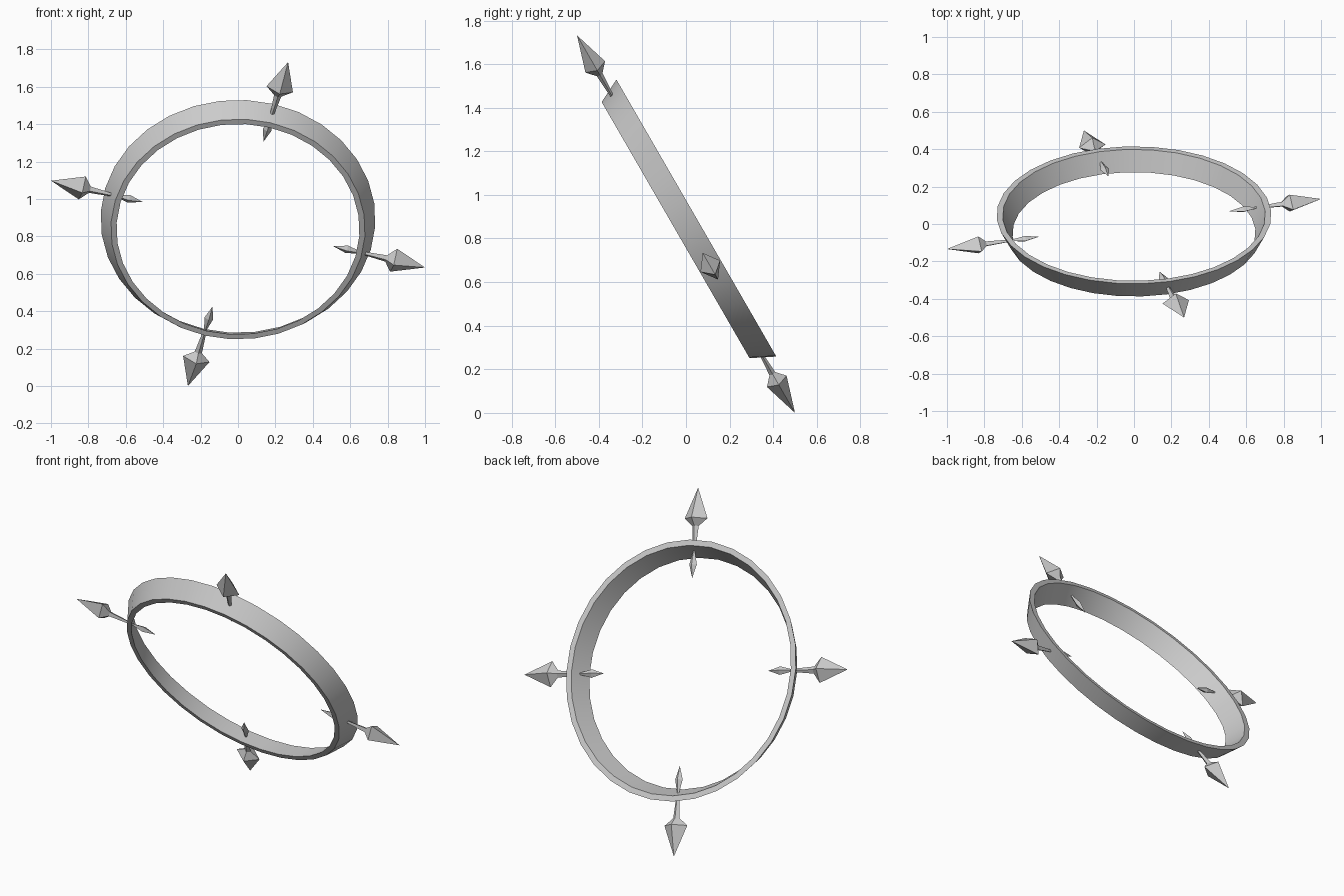
import bpy, bmesh, math
from mathutils import Matrix

if "Cube" in bpy.data.objects:
    bpy.data.objects.remove(bpy.data.objects["Cube"])

grey = bpy.data.materials.new("light grey metal")
grey.diffuse_color = (0.6, 0.6, 0.6, 1)
grey.use_nodes = True
grey.node_tree.nodes["Principled BSDF"].inputs["Base Color"].default_value = grey.diffuse_color

# Shared frame: ring plane tilted back, then turned within its own plane
FRAME = (Matrix.Translation((0, 0, 0.866))
         @ Matrix.Rotation(math.radians(120), 4, 'X')
         @ Matrix.Rotation(math.radians(-15), 4, 'Z'))


def finish(bm, name, matrix, smooth):
    bmesh.ops.recalc_face_normals(bm, faces=bm.faces)
    me = bpy.data.meshes.new(name)
    bm.to_mesh(me)
    bm.free()
    me.materials.append(grey)
    ob = bpy.data.objects.new(name, me)
    bpy.context.collection.objects.link(ob)
    ob.matrix_world = matrix
    if smooth:
        bpy.ops.object.select_all(action='DESELECT')
        ob.select_set(True)
        bpy.context.view_layer.objects.active = ob
        bpy.ops.object.shade_smooth_by_angle(angle=math.radians(30))
    return ob


def bridge(bm, a, b):
    n = len(a)
    for i in range(n):
        bm.faces.new((a[i], a[(i + 1) % n], b[(i + 1) % n], b[i]))


# Conical band: (radius, height) cross-section swept round 32 steps
bm = bmesh.new()
section = [(0.65, 0.055), (0.68, 0.055), (0.735, -0.055), (0.703, -0.055)]
STEPS = 32
loops = []
for i in range(STEPS):
    a = 2 * math.pi * i / STEPS
    loops.append([bm.verts.new((r * math.cos(a), r * math.sin(a), z)) for r, z in section])
for i in range(STEPS):
    bridge(bm, loops[i], loops[(i + 1) % STEPS])
finish(bm, "ring_band", FRAME, True)

# Spikes: four-sided shaft with a small inner point and a large outer head
# (distance from centre, half width along ring, half width across ring)
profile = [(0.603, 0.024, 0.017), (0.67, 0.008, 0.006),
           (0.82, 0.02, 0.015), (0.862, 0.073, 0.052)]
for k in range(4):
    bm = bmesh.new()
    rings = [[bm.verts.new(p) for p in ((x, w, 0), (x, 0, d), (x, -w, 0), (x, 0, -d))]
             for x, w, d in profile]
    for a, b in zip(rings, rings[1:]):
        bridge(bm, a, b)
    for x, ring in ((0.527, rings[0]), (1.035, rings[-1])):
        tip = bm.verts.new((x, 0, 0))
        for i in range(4):
            bm.faces.new((ring[i], ring[(i + 1) % 4], tip))
    finish(bm, f"spike_{k + 1}", FRAME @ Matrix.Rotation(k * math.pi / 2, 4, 'Z'), False)
